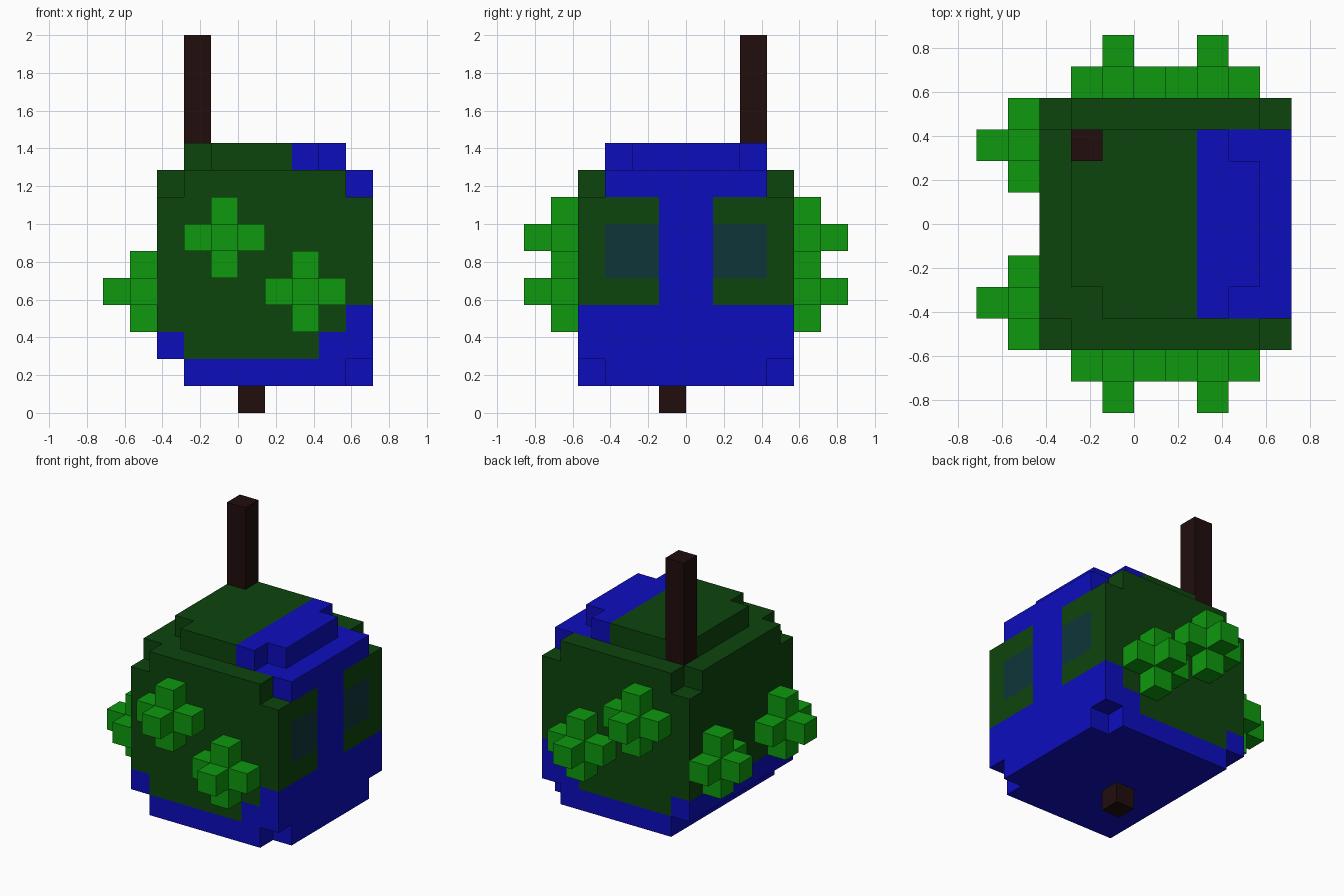
import bpy, bmesh, math
from mathutils import Vector

cube = bpy.data.objects.get("Cube")
if cube:
    bpy.data.objects.remove(cube, do_unlink=True)

U = 1 / 7  # size of one block

COLOURS = {
    "blue": (0.004, 0.004, 0.515),
    "dark_green": (0.004, 0.058, 0.004),
    "leaf_green": (0.0044, 0.314, 0.0044),
    "dark_brown": (0.0152, 0.004, 0.004),
    "eye_teal": (0.0048, 0.036, 0.042),
}
MATS = {}
for mat_name, rgb in COLOURS.items():
    m = bpy.data.materials.new(mat_name)
    m.use_nodes = True
    m.diffuse_color = (*rgb, 1)
    m.node_tree.nodes["Principled BSDF"].inputs["Base Color"].default_value = (*rgb, 1)
    MATS[mat_name] = m


def block_part(name, cells):
    """Make one clean shell from blocks; cells maps (x, y, z) to a colour."""
    names = sorted(set(cells.values()))
    bm = bmesh.new()
    for cell, colour in cells.items():
        for axis in range(3):
            for side in (0, 1):
                step = [0, 0, 0]
                step[axis] = 2 * side - 1
                if tuple(c + s for c, s in zip(cell, step)) in cells:
                    continue
                a, b = (axis + 1) % 3, (axis + 2) % 3
                corners = []
                for i, j in ((0, 0), (1, 0), (1, 1), (0, 1)):
                    p = Vector(cell)
                    p[axis] += side
                    p[a] += i
                    p[b] += j
                    corners.append(bm.verts.new(p * U))
                if not side:
                    corners.reverse()
                bm.faces.new(corners).material_index = names.index(colour)
    bmesh.ops.remove_doubles(bm, verts=bm.verts, dist=1e-4)
    # Join flat neighbours of the same colour
    bmesh.ops.dissolve_limit(bm, angle_limit=math.radians(1), verts=bm.verts,
                             edges=bm.edges, delimit={'MATERIAL'})
    mesh = bpy.data.meshes.new(name)
    bm.to_mesh(mesh)
    bm.free()
    for n in names:
        mesh.materials.append(MATS[n])
    obj = bpy.data.objects.new(name, mesh)
    bpy.context.collection.objects.link(obj)
    return obj


def box(x0, x1, y0, y1, z0, z1):
    return {(x, y, z) for x in range(x0, x1) for y in range(y0, y1) for z in range(z0, z1)}


def body_colour(x, y, z):
    if z == 1:                                   # belly
        return "blue"
    if z == 2:
        return "dark_green" if -2 <= x < 3 else "blue"
    if z == 3:
        return "dark_green" if x < 4 else "blue"
    if z < 8:                                    # face with eyes on the +x side
        if x == 4 and y in (-1, 0):
            return "blue"
        if x == 4 and z in (5, 6) and y in (-3, -2, 1, 2):
            return "eye_teal"
        return "dark_green"
    return "blue" if x >= 2 and -3 <= y < 3 else "dark_green"  # crown


# Body: stepped layers with notched corners
shape = box(-2, 4, -4, 4, 1, 2) | box(4, 5, -3, 3, 1, 2)
shape |= box(-3, 5, -4, 4, 2, 8)
shape |= box(-2, 4, -4, 4, 8, 9) | box(-3, 5, -3, 3, 8, 9)
shape |= box(-2, 4, -3, 3, 9, 10) - {(-2, -3, 9), (3, -3, 9), (3, 2, 9), (-2, 2, 9)}
block_part("body", {c: body_colour(*c) for c in shape})

# Stem on top and peg underneath
block_part("stem", dict.fromkeys(box(-2, -1, 2, 3, 9, 14), "dark_brown"))
block_part("bottom_peg", dict.fromkeys(box(0, 1, -1, 0, 0, 1), "dark_brown"))


# Leaf tufts: a flat cross with one block standing out of its middle
def tuft(name, centre, axis, out):
    cells = {tuple(centre)}
    for a in range(3):
        for s in ((out,) if a == axis else (-1, 1)):
            c = list(centre)
            c[a] += s
            cells.add(tuple(c))
    block_part(name, dict.fromkeys(cells, "leaf_green"))


for side, y, out in (("front", -5, -1), ("back", 4, 1)):
    tuft(side + "_upper_tuft", (-1, y, 6), 1, out)
    tuft(side + "_lower_tuft", (2, y, 4), 1, out)
    tuft(side + "_end_tuft", (-4, -3 if out < 0 else 2, 4), 0, -1)
